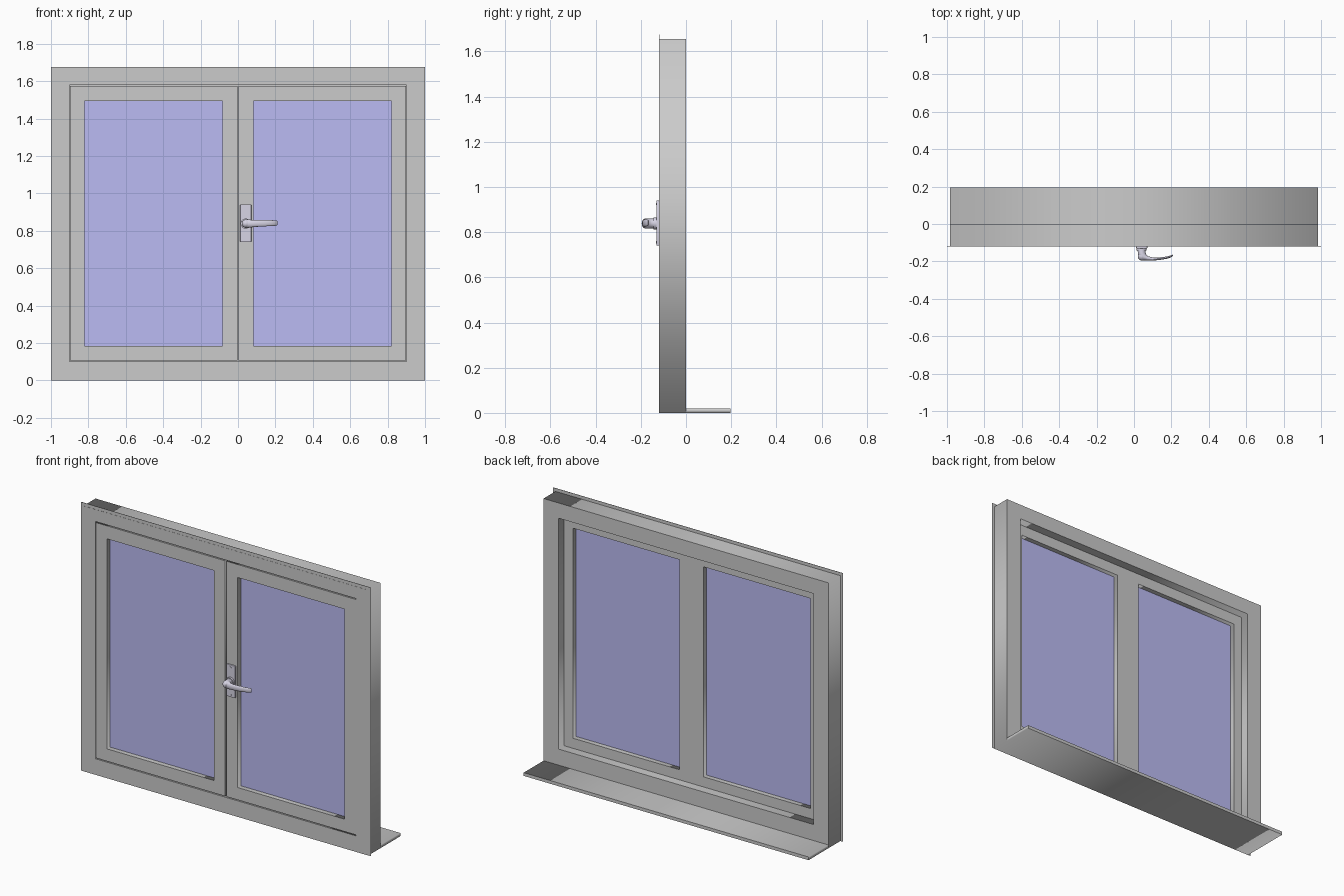
import bpy, bmesh, math
from mathutils import Vector

if "Cube" in bpy.data.objects:
    bpy.data.objects.remove(bpy.data.objects["Cube"])


def material(name, rgb):
    m = bpy.data.materials.new(name)
    m.diffuse_color = (*rgb, 1)
    m.use_nodes = True
    m.node_tree.nodes["Principled BSDF"].inputs["Base Color"].default_value = m.diffuse_color
    return m


GLASS = material("glass_blue", (0.5, 0.5, 0.9))
METAL = material("handle_metal", (0.68, 0.66, 0.78))


def link(name, me, mat=None):
    ob = bpy.data.objects.new(name, me)
    bpy.context.collection.objects.link(ob)
    if mat:
        me.materials.append(mat)
    return ob


def panel(name, rects, y0, y1, mat=None):
    """Slab in the xz plane between y0 and y1; first rect is the outline, the rest are holes."""
    cu = bpy.data.curves.new(name, 'CURVE')
    cu.dimensions, cu.fill_mode = '2D', 'BOTH'
    cu.extrude = (y1 - y0) / 2
    for xa, xb, za, zb in rects:
        sp = cu.splines.new('POLY')
        sp.points.add(3)
        for p, (x, z) in zip(sp.points, ((xa, za), (xb, za), (xb, zb), (xa, zb))):
            p.co = (x, z, 0, 1)
        sp.use_cyclic_u = True
    tmp = bpy.data.objects.new(name + "_curve", cu)
    bpy.context.collection.objects.link(tmp)
    bpy.context.view_layer.update()
    me = bpy.data.meshes.new_from_object(tmp.evaluated_get(bpy.context.evaluated_depsgraph_get()))
    bpy.data.objects.remove(tmp)
    ob = link(name, me, mat)
    ob.rotation_euler.x = math.pi / 2
    ob.location.y = (y0 + y1) / 2
    return ob


def smooth(ob, angle=35):
    bpy.ops.object.select_all(action='DESELECT')
    ob.select_set(True)
    bpy.context.view_layer.objects.active = ob
    bpy.ops.object.shade_smooth_by_angle(angle=math.radians(angle))


def loft(name, sections, cz, mat, sides=20):
    """Elliptical tube through (x, y, dz, half_thickness, half_height) sections."""
    bm = bmesh.new()
    rings = []
    pts = [Vector((s[0], s[1], 0)) for s in sections]
    for i, (x, y, dz, a, b) in enumerate(sections):
        t = (pts[min(i + 1, len(pts) - 1)] - pts[max(i - 1, 0)]).normalized()
        n = Vector((-t.y, t.x, 0))
        rings.append([bm.verts.new(Vector((x, y, cz + dz)) + n * a * math.cos(k * math.tau / sides)
                                   + Vector((0, 0, b * math.sin(k * math.tau / sides))))
                      for k in range(sides)])
    for r, s in zip(rings, rings[1:]):
        for k in range(sides):
            j = (k + 1) % sides
            bm.faces.new((r[k], r[j], s[j], s[k]))
    bm.faces.new(rings[0])
    bm.faces.new(rings[-1])
    bmesh.ops.recalc_face_normals(bm, faces=bm.faces)
    me = bpy.data.meshes.new(name)
    bm.to_mesh(me)
    bm.free()
    ob = link(name, me, mat)
    smooth(ob)
    return ob


W, H = 0.983, 1.655
PANES = [(-0.82, -0.082, 0.183, 1.493), (0.082, 0.82, 0.183, 1.493)]

# fixed outer frame: wide front rebate, narrower opening behind
panel("outer_frame_front", [(-W, W, 0, H), (-0.9, 0.9, 0.1, 1.58)], -0.12, -0.055)
panel("outer_frame_back", [(-W, W, 0, H), (-0.88, 0.88, 0.12, 1.56)], -0.055, 0)

# thin flange around the front
panel("front_flange", [(-1, 1, 0, 1.675), (-0.95, 0.95, 0.05, 1.62)], -0.119, -0.117)

# sill at the back
panel("sill", [(-W, W, 0, 0.02)], 0, 0.196)

# sash core, and two front leaves that leave narrow grooves
panel("sash_core", [(-0.9, 0.9, 0.1, 1.58)] + PANES, -0.105, -0.055)
panel("left_leaf", [(-0.897, -0.004, 0.106, 1.574), PANES[0]], -0.12, -0.105)
panel("right_leaf", [(0.004, 0.897, 0.106, 1.574), PANES[1]], -0.12, -0.105)

# panes
for side, r in zip(("left", "right"), PANES):
    panel(side + "_glass", [r], -0.09, -0.085, GLASS)

# handle plate with bevelled edges
plate = panel("handle_plate", [(0.012, 0.071, 0.74, 0.94)], -0.131, -0.119, METAL)
bm = bmesh.new()
bm.from_mesh(plate.data)
bmesh.ops.remove_doubles(bm, verts=bm.verts, dist=1e-5)
bm.to_mesh(plate.data)
bm.free()
bev = plate.modifiers.new("bevel", 'BEVEL')
bev.width, bev.segments = 0.003, 2

# screws and handle collar
for name, z, r, y in (("upper_screw", 0.925, 0.005, -0.1325), ("lower_screw", 0.755, 0.005, -0.1325),
                      ("handle_collar", 0.838, 0.027, -0.143)):
    loft(name, [(0.041, -0.125, 0, r, r), (0.041, y, 0, r, r)], z, METAL, 24)

# curved lever
loft("handle_lever", [
    (0.041, -0.140, 0, 0.021, 0.021),
    (0.041, -0.155, 0, 0.021, 0.022),
    (0.044, -0.166, 0, 0.022, 0.023),
    (0.054, -0.177, 0, 0.019, 0.023),
    (0.072, -0.184, 0, 0.012, 0.020),
    (0.100, -0.187, 0.001, 0.0085, 0.018),
    (0.140, -0.185, 0.002, 0.007, 0.017),
    (0.175, -0.180, 0.003, 0.006, 0.0155),
    (0.200, -0.172, 0.003, 0.005, 0.0145),
    (0.209, -0.166, 0.003, 0.003, 0.012)], 0.838, METAL)
# rounded elbow of the lever
bpy.ops.mesh.primitive_uv_sphere_add(segments=20, ring_count=12, radius=1, location=(0.043, -0.173, 0.838))
elbow = bpy.context.object
elbow.name = "handle_elbow"
elbow.scale = (0.023, 0.023, 0.023)
elbow.data.materials.append(METAL)
smooth(elbow)
